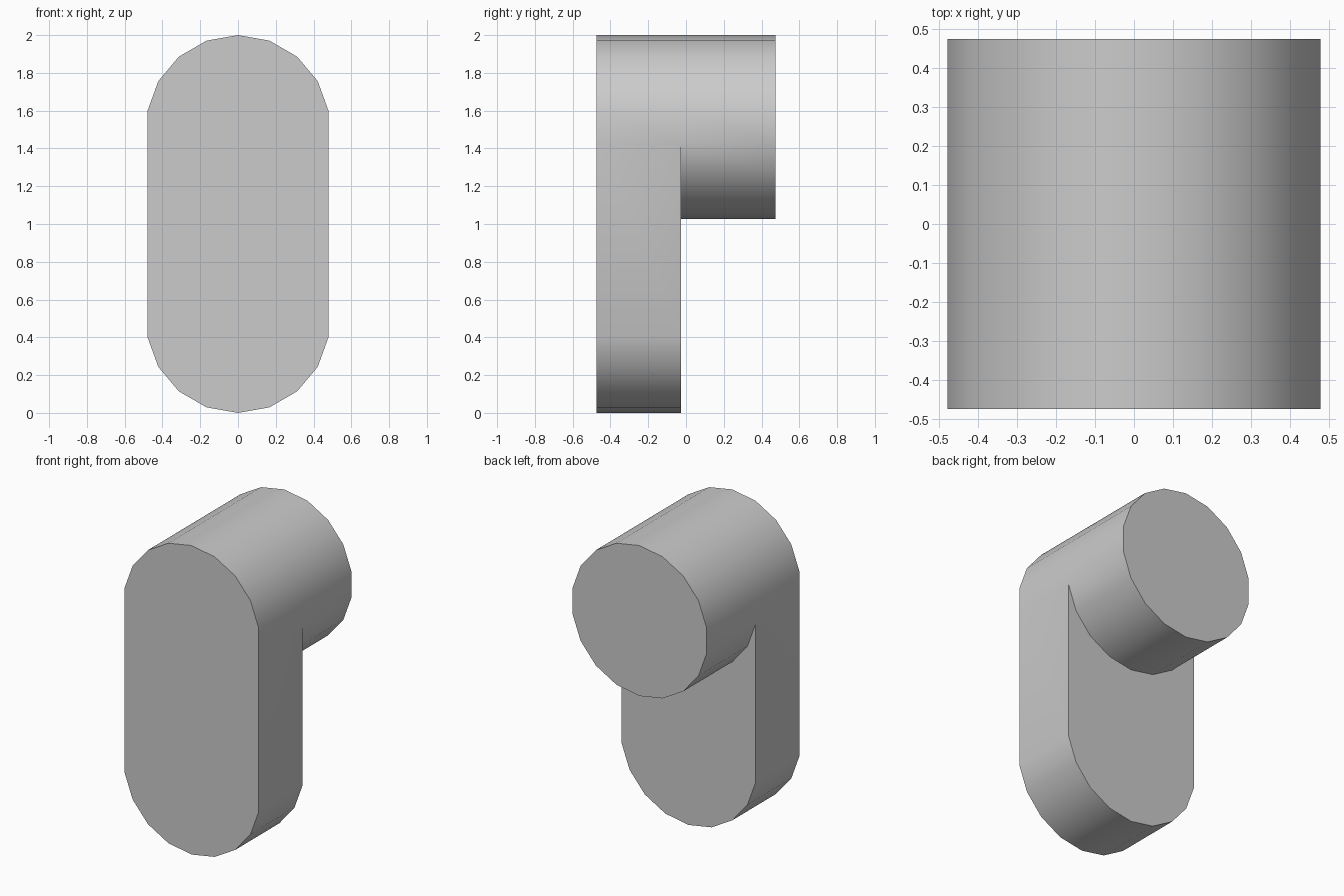
import bpy, bmesh
from math import sin, cos, radians

if "Cube" in bpy.data.objects:
    bpy.data.objects.remove(bpy.data.objects["Cube"])

R = 0.487                        # 18-sided round ends
Z_TOP, Z_LOW = 2 - R, R          # centres of upper and lower arcs
Y_FRONT, Y_STEP, Y_BACK = -0.475, -0.026, 0.475


def arc(bm, start, end, zc, y):
    """Vertices every 20 degrees, measured from the top of the circle."""
    return [bm.verts.new((R * sin(radians(a)), y, zc + R * cos(radians(a))))
            for a in range(start, end + 1, 20)]


def bridge(bm, a, b):
    n = len(a)
    for i in range(n):
        j = (i + 1) % n
        bm.faces.new((a[i], a[j], b[j], b[i]))


bm = bmesh.new()

# Rounded front plate
front = arc(bm, -100, 100, Z_TOP, Y_FRONT) + arc(bm, 100, 260, Z_LOW, Y_FRONT)
step = arc(bm, -100, 100, Z_TOP, Y_STEP) + arc(bm, 100, 260, Z_LOW, Y_STEP)
bm.faces.new(front)
bridge(bm, front, step)

# Ledge below the peg, where the plate's back is exposed
under = arc(bm, 120, 240, Z_TOP, Y_STEP)
bm.faces.new(step[10:] + [step[0]] + under[::-1])

# Cylindrical peg growing out of the plate's upper end
back = arc(bm, -100, 240, Z_TOP, Y_BACK)
bridge(bm, step[:11] + under, back)
bm.faces.new(back)

bmesh.ops.recalc_face_normals(bm, faces=bm.faces[:])
mesh = bpy.data.meshes.new("plate_with_peg")
bm.to_mesh(mesh)
bm.free()
obj = bpy.data.objects.new("plate_with_peg", mesh)
bpy.context.collection.objects.link(obj)

# Smooth round sides, sharp rims
bpy.context.view_layer.objects.active = obj
obj.select_set(True)
bpy.ops.object.shade_smooth_by_angle(angle=radians(30))
